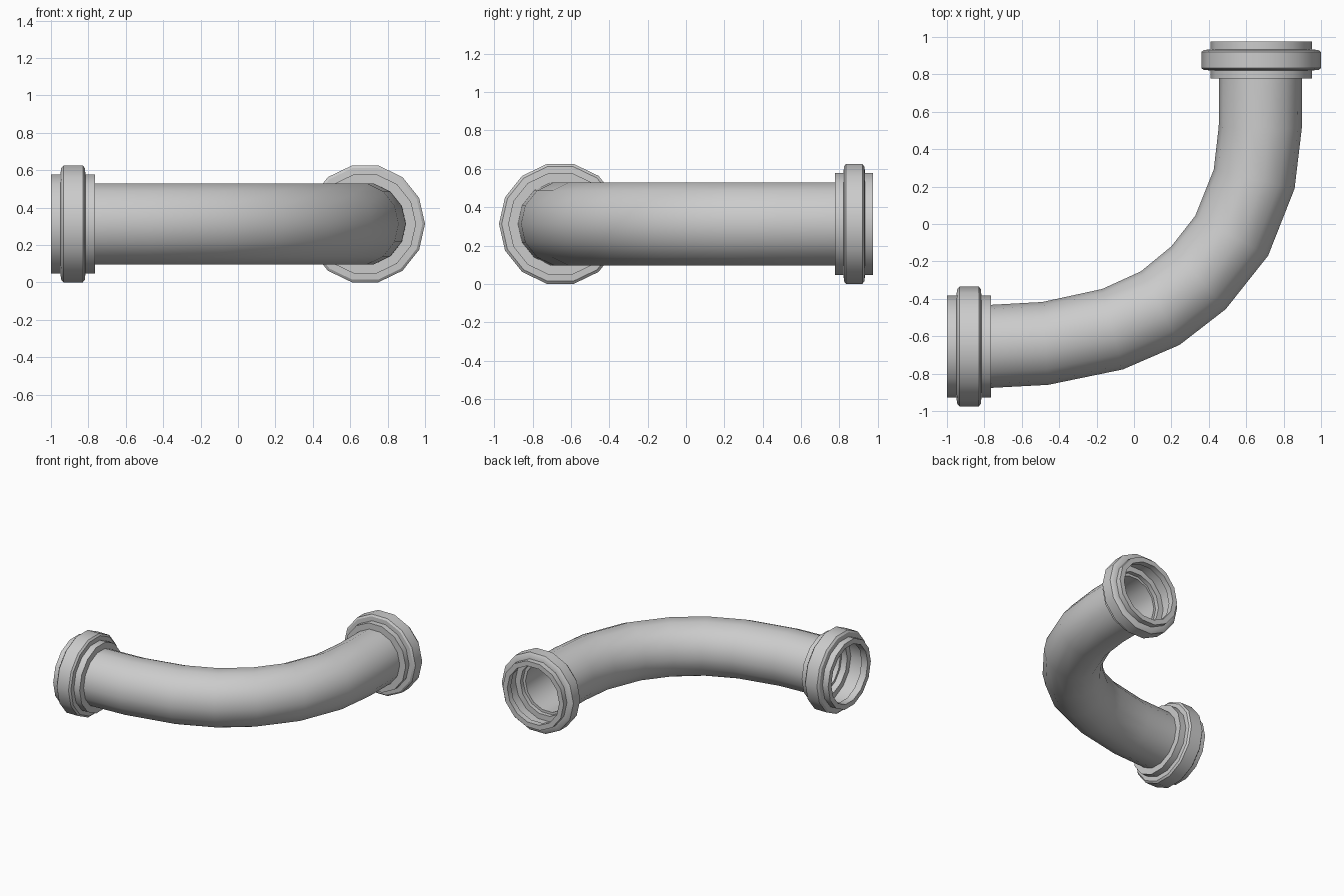
import bpy, bmesh, math
from mathutils import Vector

if "Cube" in bpy.data.objects:
    bpy.data.objects.remove(bpy.data.objects["Cube"])

SIDES = 14
MID_Z = 0.313
UP = Vector((0, 0, 1))


def sweep(name, rings):
    """Closed loop of (centre xy, sideways direction, radius) rings."""
    bm = bmesh.new()
    loops = []
    for (cx, cy), side, r in rings:
        c, s = Vector((cx, cy, MID_Z)), Vector((*side, 0)).normalized()
        loops.append([bm.verts.new(c + r * (math.cos(a) * s + math.sin(a) * UP))
                      for a in (math.tau * i / SIDES for i in range(SIDES))])
    for k, a in enumerate(loops):
        b = loops[(k + 1) % len(loops)]
        for i in range(SIDES):
            j = (i + 1) % SIDES
            bm.faces.new((a[i], a[j], b[j], b[i]))
    bmesh.ops.recalc_face_normals(bm, faces=bm.faces)
    mesh = bpy.data.meshes.new(name)
    bm.to_mesh(mesh)
    bm.free()
    ob = bpy.data.objects.new(name, mesh)
    bpy.context.collection.objects.link(ob)
    bpy.context.view_layer.objects.active = ob
    ob.select_set(True)
    bpy.ops.object.shade_smooth_by_angle(angle=math.radians(30))
    ob.select_set(False)
    return ob


# Curved pipe: outer-bend and inner-bend points of each ring, seen from above
bend = [((-0.78, -0.875), (-0.78, -0.435)),
        ((-0.46, -0.857), (-0.49, -0.42)),
        ((-0.06, -0.775), (-0.17, -0.35)),
        ((0.24, -0.64), (0.04, -0.26)),
        ((0.49, -0.455), (0.20, -0.12)),
        ((0.71, -0.165), (0.335, 0.04)),
        ((0.855, 0.19), (0.43, 0.29)),
        ((0.895, 0.51), (0.455, 0.52)),
        ((0.897, 0.80), (0.457, 0.80))]
outer, inner = [], []
for o, i in bend:
    o, i = Vector(o), Vector(i)
    outer.append(((o + i) / 2, o - i, 0.222))
    inner.append(((o + i) / 2, o - i, 0.195))
sweep("pipe", outer + inner[::-1])

# End couplings: (distance from the mouth, radius), outside then inside
profile = [(0, 0.272), (0.05, 0.272), (0.055, 0.306), (0.067, 0.32),
           (0.17, 0.32), (0.182, 0.306), (0.184, 0.272), (0.236, 0.272),
           (0.236, 0.215), (0.17, 0.215), (0.17, 0.26), (0.065, 0.26),
           (0.055, 0.232), (0, 0.232)]
sweep("left_coupling", [((-1 + d, -0.655), (0, -1), r) for d, r in profile])
sweep("back_coupling", [((0.68, 0.976 - d * 0.84), (1, 0), r) for d, r in profile])
